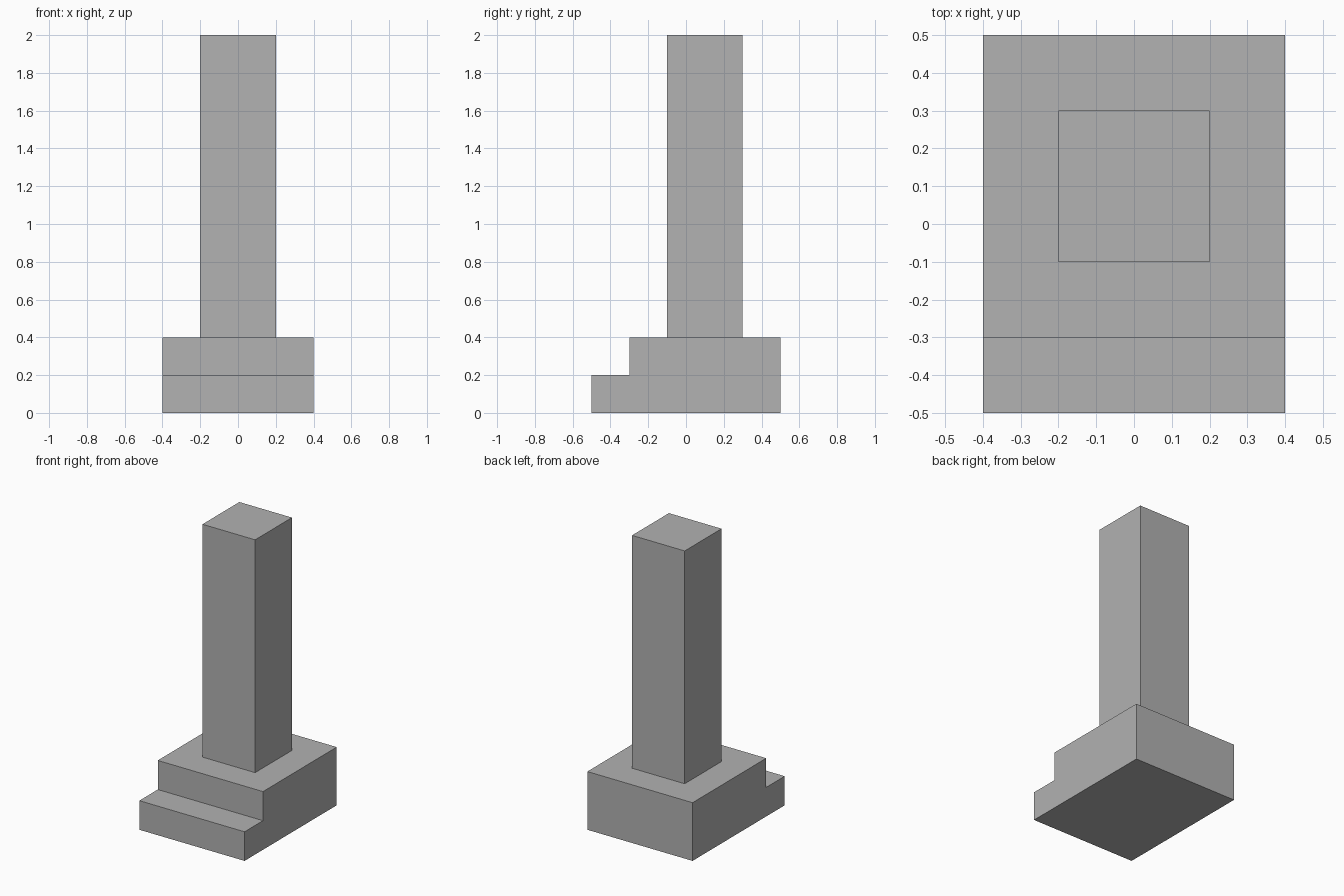
import bpy
import bmesh
from mathutils import Vector

cube = bpy.data.objects.get("Cube")
if cube:
    bpy.data.objects.remove(cube, do_unlink=True)

# Plain grey stone
stone = bpy.data.materials.new("stone_grey")
stone.use_nodes = True
colour = (0.445, 0.445, 0.445, 1)
stone.diffuse_color = colour
shader = next(n for n in stone.node_tree.nodes if n.type == "BSDF_PRINCIPLED")
shader.inputs["Base Color"].default_value = colour


def extruded(name, outline, direction):
    """Solid made by sweeping a closed outline along a vector."""
    bm = bmesh.new()
    face = bm.faces.new([bm.verts.new(p) for p in outline])
    swept = bmesh.ops.extrude_face_region(bm, geom=[face], use_keep_orig=True)
    moved = [g for g in swept["geom"] if isinstance(g, bmesh.types.BMVert)]
    bmesh.ops.translate(bm, verts=moved, vec=Vector(direction))
    bmesh.ops.recalc_face_normals(bm, faces=bm.faces)
    mesh = bpy.data.meshes.new(name)
    bm.to_mesh(mesh)
    bm.free()
    mesh.materials.append(stone)
    obj = bpy.data.objects.new(name, mesh)
    bpy.context.collection.objects.link(obj)
    return obj


# Base with a low step along the front, as a side profile swept across x
profile = [(-0.5, 0), (0.5, 0), (0.5, 0.4), (-0.3, 0.4), (-0.3, 0.2), (-0.5, 0.2)]
extruded("stepped_base", [(-0.4, y, z) for y, z in profile], (0.8, 0, 0))

# Square pillar standing towards the back of the base
half, centre_y = 0.2, 0.1
corners = [(-half, -half), (half, -half), (half, half), (-half, half)]
extruded("pillar", [(x, y + centre_y, 0.4) for x, y in corners], (0, 0, 1.6))
